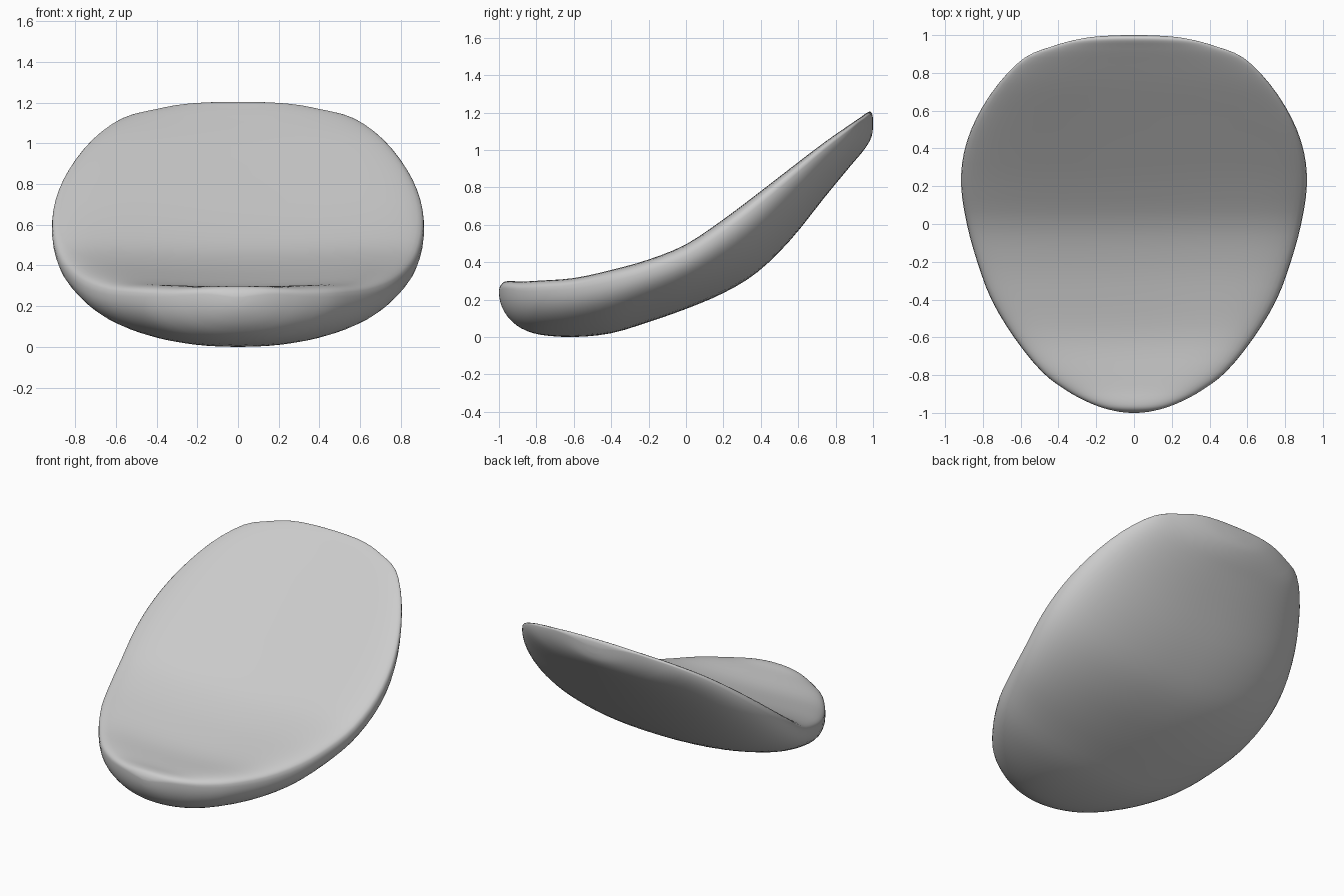
import bpy, bmesh, math

if "Cube" in bpy.data.objects:
    bpy.data.objects.remove(bpy.data.objects["Cube"])

# Stations along the pad: y, half width, underside z, rim-top z
ROWS = [
    (-1.00, 0.02, 0.232, 0.248), (-0.994, 0.078, 0.19, 0.272), (-0.975, 0.16, 0.142, 0.298),
    (-0.94, 0.25, 0.093, 0.31), (-0.88, 0.36, 0.046, 0.316), (-0.78, 0.49, 0.012, 0.328),
    (-0.60, 0.635, 0.0, 0.346), (-0.40, 0.755, 0.02, 0.392), (-0.20, 0.83, 0.08, 0.448),
    (0.0, 0.885, 0.15, 0.53), (0.20, 0.915, 0.235, 0.665), (0.38, 0.90, 0.345, 0.80),
    (0.56, 0.835, 0.52, 0.935), (0.74, 0.72, 0.745, 1.065), (0.88, 0.58, 0.915, 1.155),
    (0.94, 0.435, 0.985, 1.19), (0.975, 0.31, 1.035, 1.208), (0.993, 0.195, 1.075, 1.20),
    (1.00, 0.05, 1.12, 1.165),
]
SUB, SEG = 3, 64


def smooth_rows(rows):
    # Catmull-Rom through the stations
    out = []
    for i in range(len(rows) - 1):
        p = [rows[max(0, min(len(rows) - 1, i + k))] for k in (-1, 0, 1, 2)]
        for j in range(SUB):
            t = j / SUB
            out.append([0.5 * (2 * b + (c - a) * t + (2 * a - 5 * b + 4 * c - d) * t * t
                               + (3 * b - a - 3 * c + d) * t ** 3) for a, b, c, d in zip(*p)])
    out.append(list(rows[-1]))
    return out


def section(bm, y, w, low, high):
    # Bowl-shaped underside, nearly flat dished top, rounded rim; oval at the ends
    rim = low + (0.74 + 0.08 * max(0, y)) * (high - low)
    end = min(1, y ** 8)
    ring = []
    for k in range(SEG):
        a = 2 * math.pi * k / SEG
        c, s = math.cos(a), math.sin(a)
        x = w * math.copysign(abs(c) ** (0.9 + 0.1 * end), c)
        if s >= 0:
            dish = 0.05 * max(0, 1 - y ** 4) * (1 - c * c) ** 1.5
            z = rim + (high - rim) * s ** (0.55 + 0.45 * end) - dish
        else:
            z = rim - (rim - low) * (-s) ** 0.95
        ring.append(bm.verts.new((x, y, z)))
    return ring


# Curved pad
bm = bmesh.new()
rings = [section(bm, *r) for r in smooth_rows(ROWS)]
for p, q in zip(rings, rings[1:]):
    for k in range(SEG):
        n = (k + 1) % SEG
        bm.faces.new((p[k], p[n], q[n], q[k]))
bm.faces.new(rings[0])
bm.faces.new(rings[-1])
bmesh.ops.recalc_face_normals(bm, faces=bm.faces)
for f in bm.faces:
    f.smooth = True
mesh = bpy.data.meshes.new("curved_pad")
bm.to_mesh(mesh)
bm.free()
pad = bpy.data.objects.new("curved_pad", mesh)
bpy.context.collection.objects.link(pad)
